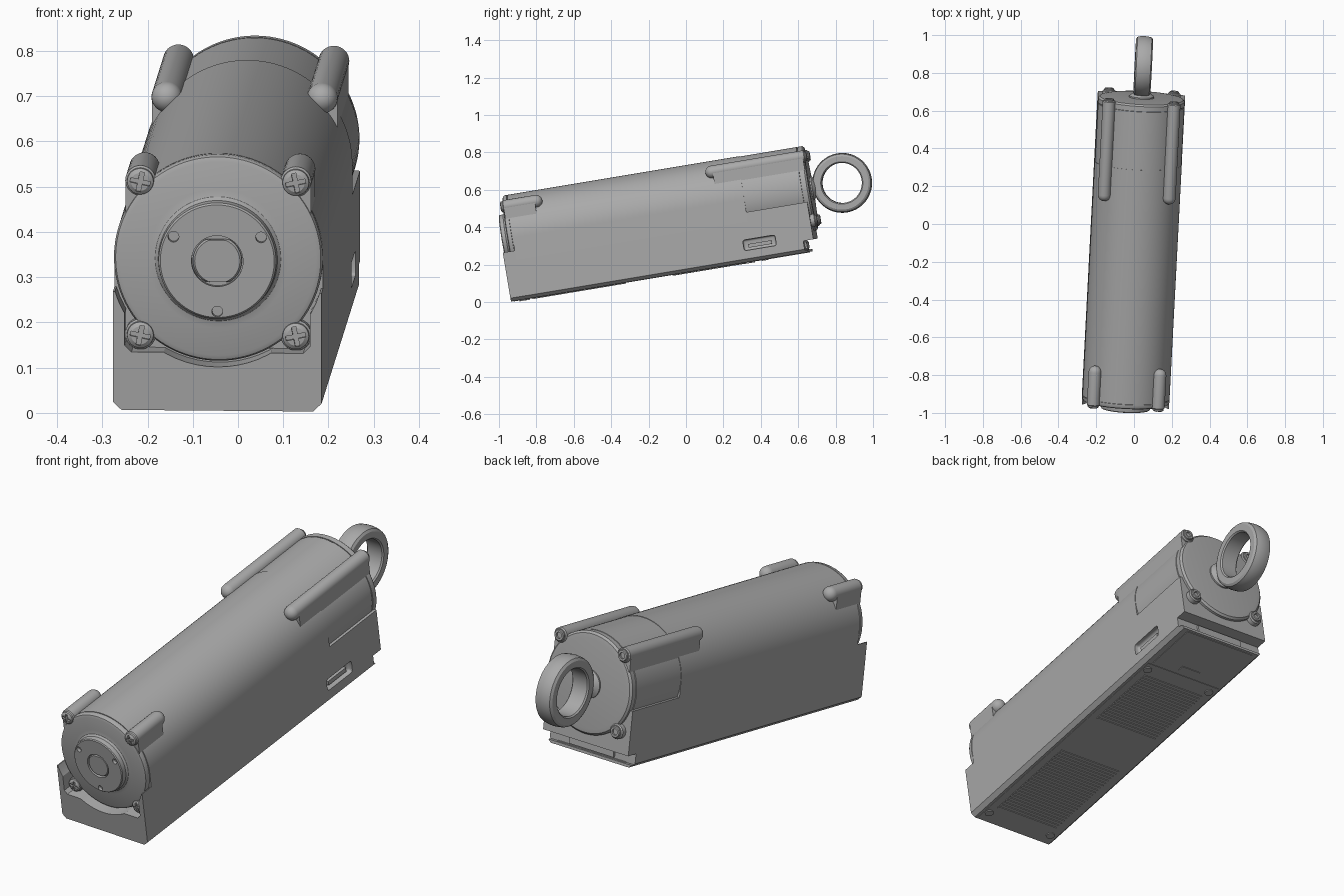
import bpy, bmesh, math
from mathutils import Matrix

cube = bpy.data.objects.get("Cube")
if cube:
    bpy.data.objects.remove(cube, do_unlink=True)

# Parts are laid out with the housing axis along y, then tilted together
POSE = (Matrix.Translation((-0.002, -0.14, 0.475))
        @ Matrix.Rotation(math.radians(9.45), 4, 'X')
        @ Matrix.Rotation(math.radians(-2.95), 4, 'Z'))
R = 0.231
BOLT = 0.172

grey = bpy.data.materials.new("housing_grey")
grey.use_nodes = True
COLOUR = (0.4, 0.4, 0.4, 1)
grey.diffuse_color = COLOUR
grey.node_tree.nodes["Principled BSDF"].inputs["Base Color"].default_value = COLOUR
parts = []


def finish(name, bm):
    bmesh.ops.remove_doubles(bm, verts=bm.verts, dist=1e-5)
    bmesh.ops.recalc_face_normals(bm, faces=bm.faces)
    mesh = bpy.data.meshes.new(name)
    bm.to_mesh(mesh)
    bm.free()
    mesh.materials.append(grey)
    obj = bpy.data.objects.new(name, mesh)
    bpy.context.collection.objects.link(obj)
    obj.matrix_world = POSE
    parts.append(obj)
    return obj


def lathe(name, profile, x=0, z=0, steps=32, closed=False, flat=None):
    """Spin (radius, y) points about an axis parallel to y."""
    bm = bmesh.new()
    vs = [bm.verts.new((r, y, 0)) for r, y in profile]
    es = [bm.edges.new(p) for p in zip(vs, vs[1:])]
    if closed:
        es.append(bm.edges.new((vs[-1], vs[0])))
    bmesh.ops.spin(bm, geom=vs + es, cent=(0, 0, 0), axis=(0, 1, 0),
                   angle=math.tau, steps=steps, use_merge=True)
    for v in bm.verts:
        if flat:
            v.co.z = max(-flat, min(flat, v.co.z))
        v.co.x += x
        v.co.z += z
    return finish(name, bm)


def prism(name, outline, y0, y1):
    """Extrude an (x, z) outline along y."""
    bm = bmesh.new()
    face = bm.faces.new([bm.verts.new((x, y0, z)) for x, z in outline])
    new = bmesh.ops.extrude_face_region(bm, geom=[face])["geom"]
    for v in new:
        if isinstance(v, bmesh.types.BMVert):
            v.co.y = y1
    return finish(name, bm)


def box(name, x0, x1, y0, y1, z0, z1):
    return prism(name, [(x0, z0), (x1, z0), (x1, z1), (x0, z1)], y0, y1)


def rod(name, r, y0, y1, x=0, z=0, steps=32):
    return lathe(name, [(0, y0), (r, y0), (r, y1), (0, y1)], x, z, steps)


def cut(target, *cutters):
    for c in cutters:
        mod = target.modifiers.new("cut", 'BOOLEAN')
        mod.object, mod.operation, mod.solver = c, 'DIFFERENCE', 'EXACT'
    bpy.context.view_layer.update()
    graph = bpy.context.evaluated_depsgraph_get()
    mesh = bpy.data.meshes.new_from_object(target.evaluated_get(graph))
    target.modifiers.clear()
    target.data = mesh
    for c in cutters:
        parts.remove(c)
        bpy.data.objects.remove(c, do_unlink=True)


def bevel(obj, width):
    bm = bmesh.new()
    bm.from_mesh(obj.data)
    bmesh.ops.bevel(bm, geom=bm.edges[:], offset=width, segments=3,
                    profile=0.5, affect='EDGES')
    bm.to_mesh(obj.data)
    bm.free()
    return obj


# Main tube: arched top running into straight sides
arch = [(R * math.cos(math.pi * i / 48), R * math.sin(math.pi * i / 48)) for i in range(49)]
prism("main_tube", arch + [(-R, -0.15), (R, -0.15)], -0.787, 0.47)

# Lower box with chamfered floor, front pocket, rear notch and side port
half = [(R, -0.07), (R, -0.317), (0.212, -0.335)]
lower = prism("lower_box", half + [(-x, z) for x, z in reversed(half)], -0.852, 0.80)
pocket = [(0.205, 0.1), (0.205, -0.19), (0.19, -0.205),
          (-0.19, -0.205), (-0.205, -0.19), (-0.205, 0.1)]
cut(lower,
    rod("pocket_round", 0.237, -0.9, -0.787, steps=64),
    prism("pocket_square", pocket, -0.91, -0.786),
    box("rear_notch", -0.3, 0.3, 0.745, 0.9, -0.322, -0.272),
    box("rear_floor_trim", -0.3, 0.3, 0.762, 0.9, -0.4, -0.3),
    bevel(box("side_port", 0.205, 0.26, 0.425, 0.6, -0.272, -0.215), 0.012))
box("port_socket", 0.2, 0.218, 0.45, 0.575, -0.26, -0.24)

# Rear housing and end cap
lathe("rear_housing", [(0, 0.4), (0.229, 0.4), (0.229, 0.782), (0.225, 0.783),
                       (0.225, 0.788), (0, 0.788)], steps=96)
lathe("rear_cap", [(0, 0.78), (0.229, 0.787), (0.229, 0.811), (0.22, 0.82),
                   (0.2, 0.823), (0, 0.823)], steps=96)
lathe("ring_neck", [(0, 0.81), (0.066, 0.81), (0.066, 0.83), (0.055, 0.838),
                    (0.04, 0.85), (0, 0.85)])

# Mounting ring, turned so its bore runs sideways
section = [(0.107, -0.039), (0.113, -0.045), (0.143, -0.045), (0.154, -0.038),
           (0.158, -0.022), (0.16, 0)]
ring = lathe("mounting_ring", section + [(r, -w) for r, w in reversed(section[:-1])],
             steps=64, closed=True)
ring.data.transform(Matrix.Translation((0, 0.99, 0)) @ Matrix.Rotation(math.pi / 2, 4, 'Z'))

# Front flange with raised hub and three holes
flange = lathe("front_flange", [
    (0, -0.838), (0.057, -0.838), (0.057, -0.852), (0.126, -0.852), (0.13, -0.848),
    (0.132, -0.828), (0.139, -0.82), (0.155, -0.816), (0.217, -0.816), (0.227, -0.812),
    (R, -0.804), (R, -0.791), (0.227, -0.79), (0.227, -0.78), (0, -0.78)], steps=96)
cut(flange, *[rod("hub_hole", 0.012, -0.9, -0.838, x, z, 20)
              for x, z in ((-0.097, 0.054), (0.097, 0.054), (0, -0.113))])
lathe("drive_shaft", [(0, -0.85), (0.05, -0.85), (0.054, -0.846), (0.054, -0.83), (0, -0.83)],
      steps=48, flat=0.047)


def boss(name, r, tip, end, x, z):
    """Screw column with a bevelled mouth at tip and a domed end."""
    s = 1 if end > tip else -1
    dome = [(r * math.cos(a), end - s * r * (1 - math.sin(a)))
            for a in (math.pi / 2 * i / 6 for i in range(7))]
    lathe(name, [(0, tip), (r - 0.005, tip), (r, tip + s * 0.005)] + dome, x, z)


# Screw columns and screws at the four corners of each end
for sx, side in ((1, "left"), (-1, "right")):
    for sz, level in ((1, "upper"), (-1, "lower")):
        x, z, tag = sx * BOLT, sz * BOLT, f"{level}_{side}"
        boss("front_column_" + tag, 0.034, -0.814, -0.60 if sz > 0 else -0.72, x, z)
        screw = lathe("front_screw_" + tag, [(0, -0.828), (0.02, -0.827), (0.029, -0.821),
                                             (0.03, -0.81), (0, -0.81)], x, z)
        a, b = 0.022, 0.005
        cross = [(b, a), (b, b), (a, b), (a, -b), (b, -b), (b, -a),
                 (-b, -a), (-b, -b), (-a, -b), (-a, b), (-b, b), (-b, a)]
        t = math.radians(12 * sx)
        turned = [(x + p * math.cos(t) - q * math.sin(t),
                   z + p * math.sin(t) + q * math.cos(t)) for p, q in cross]
        cut(screw, prism("cross_slot", turned, -0.84, -0.82))
        boss("rear_column_" + tag, 0.034, 0.826, 0.285 if sz > 0 else 0.70, x, z)
        lathe("rear_screw_" + tag, [(0, 0.822), (0.014, 0.822), (0.014, 0.835), (0.023, 0.835),
                                    (0.026, 0.831), (0.026, 0.82), (0, 0.82)], x, z, 24)
        # Web joining each upper column to the tube
        if sz > 0:
            for name, y0, y1 in (("front_web_", -0.81, -0.64), ("rear_web_", 0.325, 0.815)):
                box(name + tag, x - 0.033, x + 0.033, y0, y1, 0.1, 0.172)

# Underside: floor plate, cross ribs, rear door and screws
box("floor_plate", -0.2, 0.2, -0.84, 0.47, -0.337, -0.32)
box("rear_door", -0.185, 0.185, 0.485, 0.75, -0.338, -0.32)
box("door_latch", -0.05, 0.05, 0.50, 0.53, -0.341, -0.33)
box("notch_connector", -0.12, 0.12, 0.70, 0.755, -0.315, -0.28)
for y0, count in ((-0.74, 25), (0.02, 19)):
    for i in range(count):
        y = y0 + i * 0.02
        box("floor_rib", -0.165, 0.165, y, y + 0.011, -0.341, -0.33)
for x in (-0.175, 0.175):
    for y in (-0.79, 0.43):
        foot = rod("floor_screw", 0.02, -0.342, -0.325, x, -y, 20)
        foot.data.transform(Matrix.Rotation(math.pi / 2, 4, 'X'))
        foot.data.transform(Matrix.Translation((0, 0, -0.667)) if foot.data.vertices[0].co.z > 0
                            else Matrix.Identity(4))

# Smooth the curves and keep edges sharp
bpy.ops.object.select_all(action='DESELECT')
for obj in parts:
    obj.select_set(True)
bpy.context.view_layer.objects.active = parts[0]
bpy.ops.object.shade_smooth_by_angle(angle=math.radians(30))
